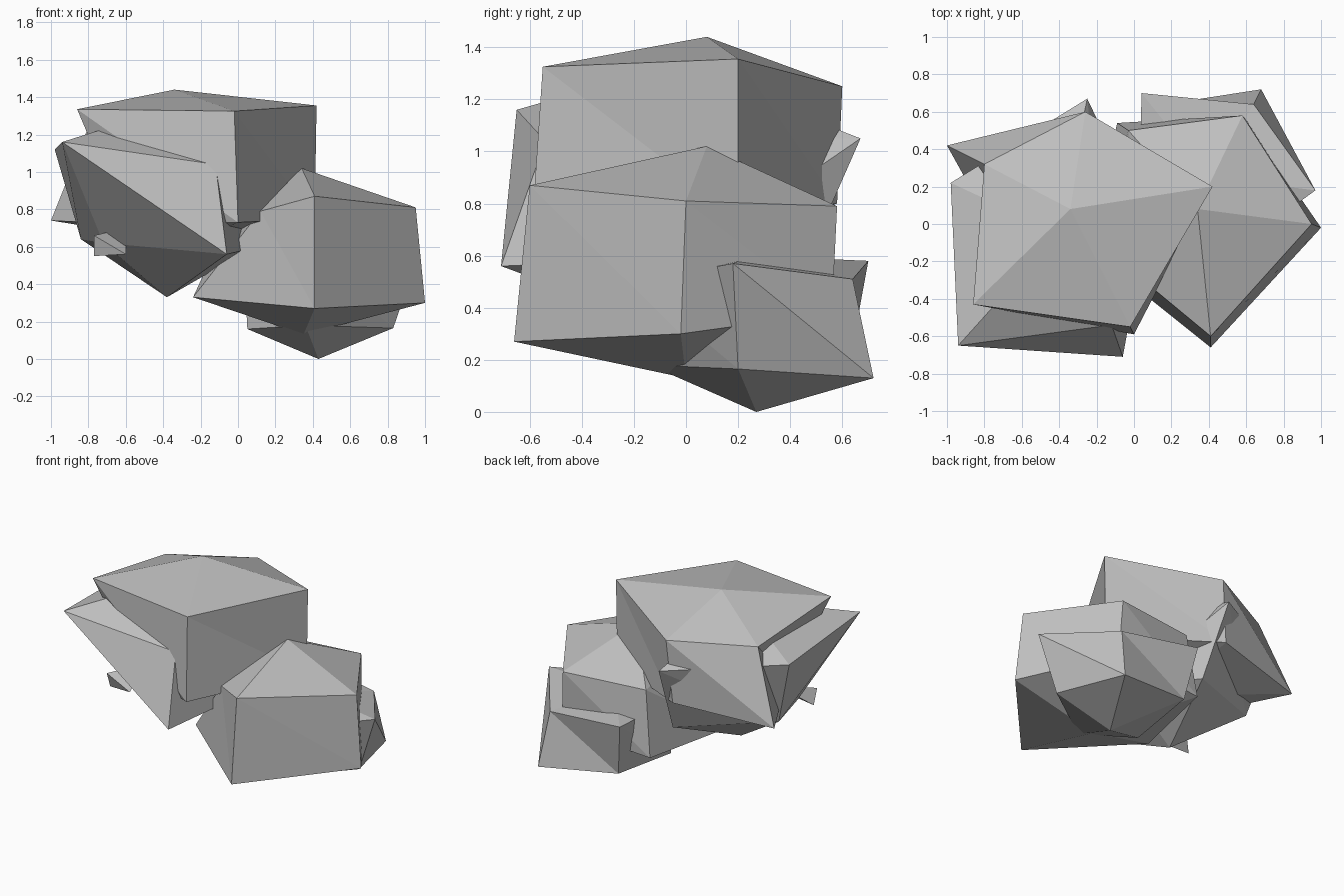
import bpy
import bmesh

# Remove only the default cube
default_cube = bpy.data.objects.get("Cube")
if default_cube is not None:
    bpy.data.objects.remove(default_cube, do_unlink=True)


def make_material(name, colour):
    material = bpy.data.materials.new(name)
    material.use_nodes = True
    material.diffuse_color = colour
    for node in material.node_tree.nodes:
        if node.type == "BSDF_PRINCIPLED":
            node.inputs["Base Color"].default_value = colour
            node.inputs["Roughness"].default_value = 1
    return material


stone_grey = make_material("stone grey", (0.52, 0.52, 0.52, 1))


def finish_stone(name, bm):
    """Turn the sculpted facets into a flat-shaded grey object."""
    bmesh.ops.recalc_face_normals(bm, faces=list(bm.faces))
    mesh = bpy.data.meshes.new(name)
    bm.to_mesh(mesh)
    bm.free()
    mesh.materials.append(stone_grey)
    for polygon in mesh.polygons:
        polygon.use_smooth = False
    stone = bpy.data.objects.new(name, mesh)
    bpy.context.scene.collection.objects.link(stone)
    return stone


def make_peaked_stone(name, peak, upper_ring, lower_ring, foot):
    """Join two rings of corners and close them with a peak and a foot."""
    bm = bmesh.new()
    top = bm.verts.new(peak)
    upper = [bm.verts.new(corner) for corner in upper_ring]
    lower = [bm.verts.new(corner) for corner in lower_ring]
    bottom = bm.verts.new(foot)
    for index in range(len(upper)):
        following = (index + 1) % len(upper)
        bm.faces.new((top, upper[index], upper[following]))
        bm.faces.new((upper[index], lower[following], upper[following]))
        bm.faces.new((upper[index], lower[index], lower[following]))
        bm.faces.new((bottom, lower[following], lower[index]))
    return finish_stone(name, bm)


def make_wrapped_stone(name, corners):
    """Wrap a convex faceted stone around loose corners."""
    bm = bmesh.new()
    for corner in corners:
        bm.verts.new(corner)
    bmesh.ops.convex_hull(bm, input=list(bm.verts), use_existing_faces=False)
    loose = [vertex for vertex in bm.verts if not vertex.link_faces]
    bmesh.ops.delete(bm, geom=loose, context="VERTS")
    return finish_stone(name, bm)


# Tall five-sided boulder with a shallow peak
make_peaked_stone(
    "upper_boulder",
    peak=(-.34, .08, 1.44),
    upper_ring=[
        (-.86, -.43, 1.335),
        (-.02, -.55, 1.325),
        (.42, .2, 1.355),
        (-.26, .6, 1.25),
        (-.8, .32, 1.24),
    ],
    lower_ring=[
        (-.6, -.3, .72),
        (0, -.59, .73),
        (.41, .2, .75),
        (-.3, .58, .8),
        (-1, .42, .74),
    ],
    foot=(-.25, .05, .62),
)

# Front boulder with a peaked top
make_peaked_stone(
    "front_boulder",
    peak=(.34, .08, 1.02),
    upper_ring=[
        (.41, -.6, .87),
        (.95, 0, .81),
        (.58, .58, .79),
        (-.03, .5, .79),
        (.12, -.36, .79),
    ],
    lower_ring=[
        (.41, -.66, .27),
        (1, -.02, .3),
        (.6, .56, .38),
        (-.09, .54, .33),
        (-.24, -.14, .33),
    ],
    foot=(.35, 0, .13),
)

# Low boulder at the back, resting on its point
make_peaked_stone(
    "base_boulder",
    peak=(.4, .25, .6),
    upper_ring=[
        (.97, .18, .57),
        (.64, .64, .51),
        (.04, .7, .58),
        (.03, .1, .55),
        (.45, -.2, .5),
    ],
    lower_ring=[
        (.83, .2, .165),
        (.68, .72, .13),
        (.1, .63, .2),
        (.05, .1, .16),
        (.36, -.14, .18),
    ],
    foot=(.43, .27, 0),
)

# Tilted boulder wedged beneath the upper one
make_wrapped_stone(
    "tilted_boulder",
    [
        (-.4, -.05, 1.33),
        (-.94, -.65, 1.16),
        (-.12, -.54, 1.04),
        (-.25, .67, 1.05),
        (-.98, .22, 1.12),
        (-.06, -.71, .56),
        (.07, 0, .59),
        (-.21, .45, .55),
        (-.84, .14, .64),
        (-.72, -.25, .62),
        (-.38, -.09, .33),
    ],
)

# Small chip sticking out of the tilted boulder
make_wrapped_stone(
    "stone_chip",
    [
        (-.77, -.4, .66),
        (-.77, -.36, .55),
        (-.6, -.38, .56),
        (-.6, -.2, .7),
    ],
)
